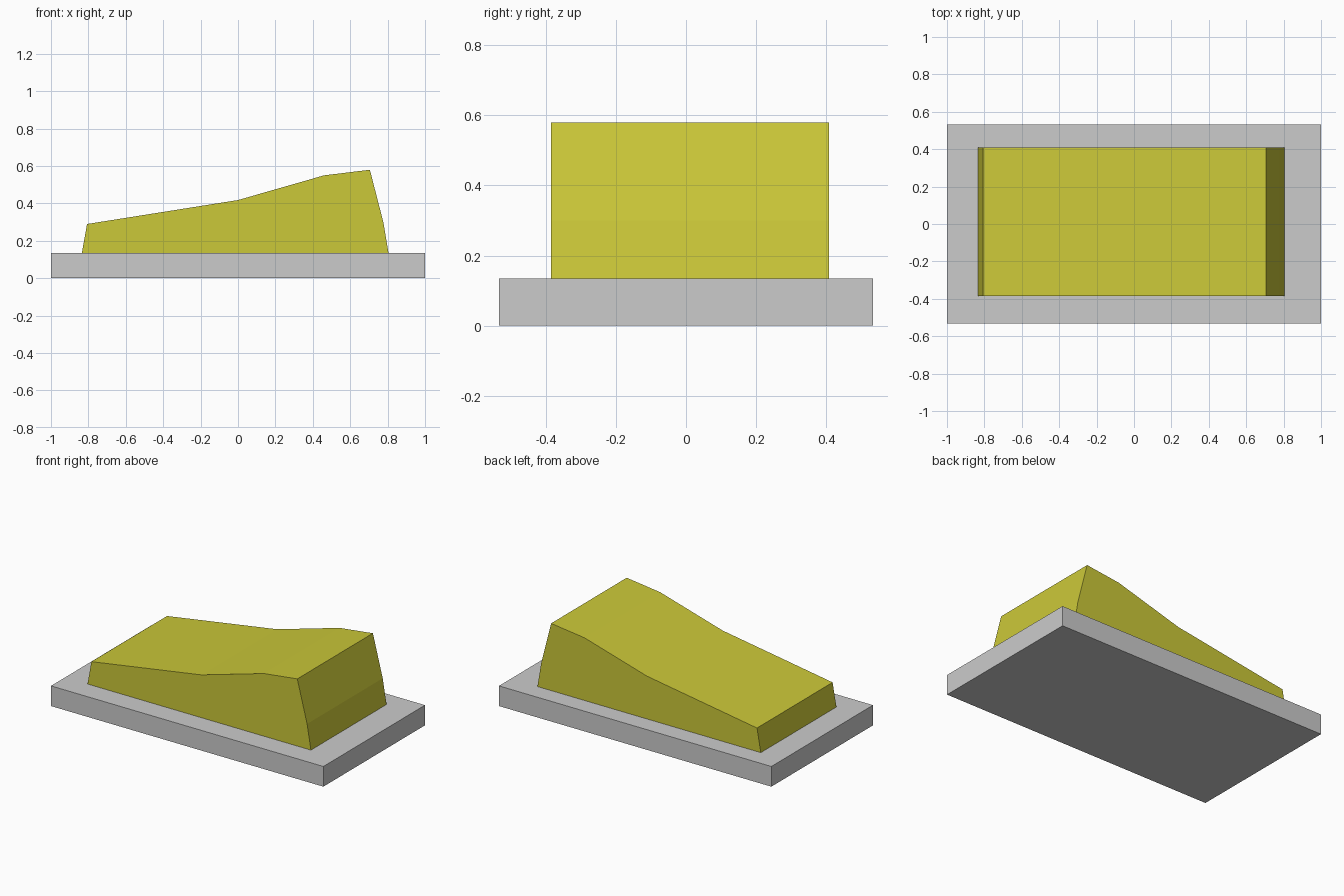
import bpy

if "Cube" in bpy.data.objects:
    bpy.data.objects.remove(bpy.data.objects["Cube"])

BASE_TOP = 0.134


def extrude_profile(name, profile, y_front, y_back):
    """Solid made by sweeping an x-z outline along y."""
    n = len(profile)
    verts = [(x, y, z) for y in (y_front, y_back) for x, z in profile]
    faces = [tuple(range(n)), tuple(reversed(range(n, 2 * n)))]
    faces += [(i, i + n, (i + 1) % n + n, (i + 1) % n) for i in range(n)]
    mesh = bpy.data.meshes.new(name)
    mesh.from_pydata(verts, [], faces)
    obj = bpy.data.objects.new(name, mesh)
    bpy.context.collection.objects.link(obj)
    return obj


# Flat rectangular base plate
extrude_profile("base_plate", [(-1, 0), (1, 0), (1, BASE_TOP), (-1, BASE_TOP)],
                -0.533, 0.533)

# Sloped rocker block, outline counter-clockwise seen from the front
rocker = extrude_profile("rocker_block", [
    (-0.835, BASE_TOP), (0.805, BASE_TOP), (0.777, 0.30), (0.705, 0.58),
    (0.46, 0.55), (0.0, 0.418), (-0.807, 0.29)], -0.385, 0.408)

# Olive yellow colour
yellow = bpy.data.materials.new("olive_yellow")
yellow.diffuse_color = (0.6, 0.58, 0.04, 1)
yellow.use_nodes = True
yellow.node_tree.nodes["Principled BSDF"].inputs["Base Color"].default_value = yellow.diffuse_color
rocker.data.materials.append(yellow)
